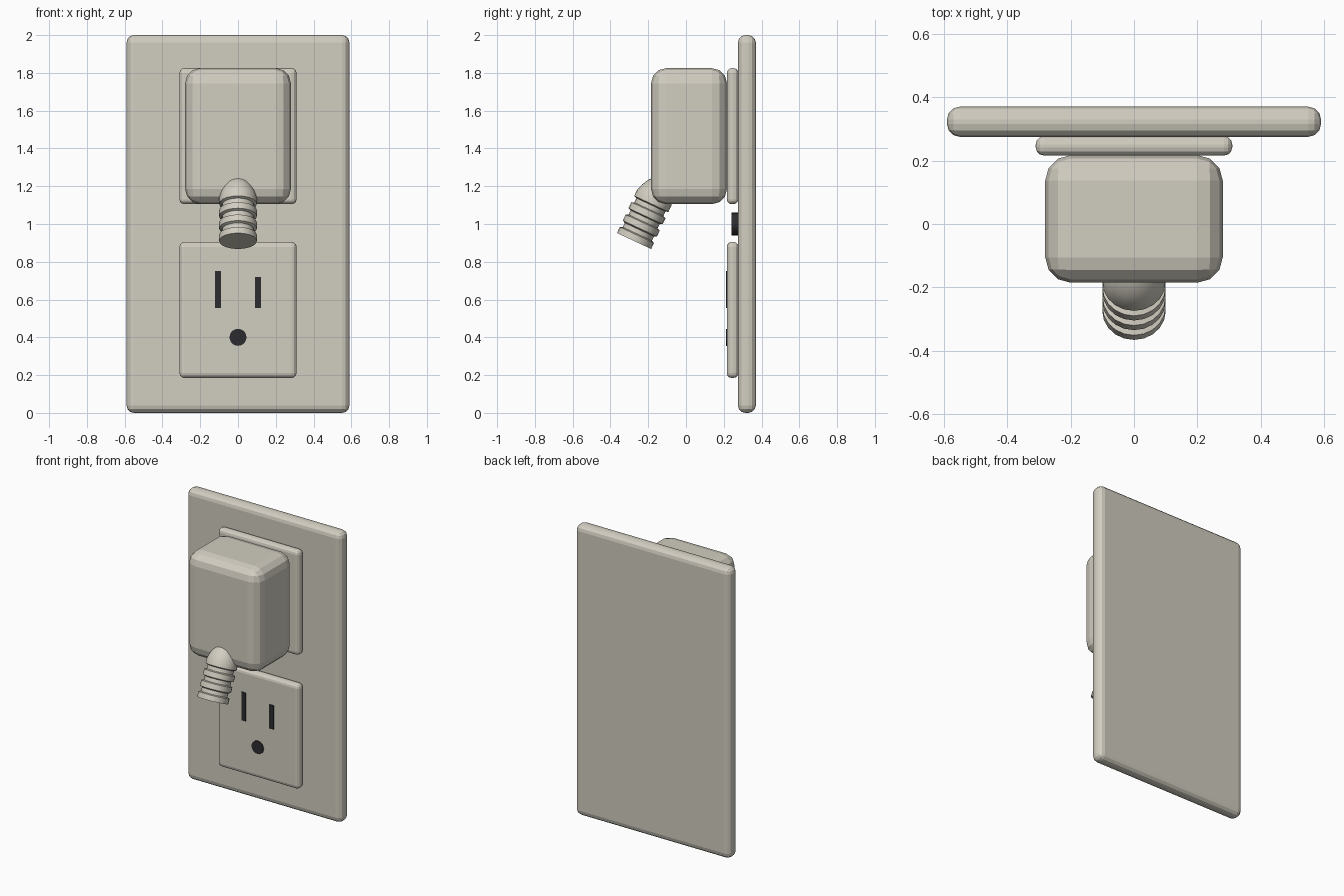
import bpy
import bmesh
import math
from mathutils import Matrix, Vector

cube = bpy.data.objects.get("Cube")
if cube:
    bpy.data.objects.remove(cube, do_unlink=True)


def material(name, color):
    mat = bpy.data.materials.new(name)
    mat.use_nodes = True
    mat.diffuse_color = color
    mat.node_tree.nodes["Principled BSDF"].inputs["Base Color"].default_value = color
    return mat


IVORY = material("warm ivory", (0.64, 0.61, 0.53, 1))
DARK = material("dark charcoal", (0.025, 0.025, 0.028, 1))


def add_object(name, bm, mat):
    bmesh.ops.recalc_face_normals(bm, faces=bm.faces)
    mesh = bpy.data.meshes.new(name)
    bm.to_mesh(mesh)
    bm.free()
    mesh.materials.append(mat)
    obj = bpy.data.objects.new(name, mesh)
    bpy.context.collection.objects.link(obj)
    return obj


def box(name, low, high, mat, bevel=0, segments=3):
    low, high = Vector(low), Vector(high)
    bm = bmesh.new()
    bmesh.ops.create_cube(bm, size=1)
    bmesh.ops.scale(bm, vec=high - low, verts=bm.verts)
    bmesh.ops.translate(bm, vec=(low + high) / 2, verts=bm.verts)
    if bevel:
        bmesh.ops.bevel(bm, geom=bm.edges[:], offset=bevel, segments=segments,
                        profile=0.5, affect='EDGES')
    return add_object(name, bm, mat)


def disc(name, radius, y_front, y_back, z, mat):
    bm = bmesh.new()
    place = Matrix.Translation((0, (y_front + y_back) / 2, z)) @ Matrix.Rotation(math.pi / 2, 4, 'X')
    bmesh.ops.create_cone(bm, cap_ends=True, segments=20, radius1=radius,
                          radius2=radius, depth=y_back - y_front, matrix=place)
    return add_object(name, bm, mat)


# Wall plate and the two outlet faces
box("wall_plate", (-0.59, 0.275, 0), (0.59, 0.37, 2), IVORY, 0.04)
for name, z in (("lower_outlet", 0.185), ("upper_outlet", 1.105)):
    box(name, (-0.31, 0.216, z), (0.31, 0.277, z + 0.72), IVORY, 0.026)

# Blade slots, ground hole and centre screw
box("right_slot", (-0.122, 0.211, 0.555), (-0.09, 0.218, 0.75), DARK)
box("left_slot", (0.09, 0.211, 0.555), (0.122, 0.218, 0.72), DARK)
disc("ground_hole", 0.045, 0.211, 0.218, 0.4, DARK)
disc("centre_screw", 0.06, 0.242, 0.28, 1.0, DARK)

# Plug adapter body
box("adapter_body", (-0.28, -0.185, 1.105), (0.28, 0.217, 1.825), IVORY, 0.08)

# Ribbed strain relief: a turned profile, tilted forward out of the body
profile = [(0, 0)]
for top in (0.035, 0.108, 0.18, 0.252):
    bottom = top - 0.035
    profile += [(0.1, bottom), (0.1, top)]
    if top < 0.25:
        profile += [(0.085, top + 0.006), (0.085, top + 0.031)]
profile += [(0.088, 0.29), (0.066, 0.33), (0.05, 0.345), (0, 0.35)]

bm = bmesh.new()
verts = [bm.verts.new((r, 0, s)) for r, s in profile]
edges = [bm.edges.new(pair) for pair in zip(verts, verts[1:])]
bmesh.ops.spin(bm, geom=verts + edges, cent=(0, 0, 0), axis=(0, 0, 1),
               angle=math.tau, steps=20, use_duplicate=False)
bmesh.ops.remove_doubles(bm, verts=bm.verts, dist=0.0005)
bm.transform(Matrix.Translation((0, -0.275, 0.91)) @ Matrix.Rotation(math.radians(-25), 4, 'X'))
relief = add_object("strain_relief", bm, IVORY)
bpy.ops.object.select_all(action='DESELECT')
relief.select_set(True)
bpy.context.view_layer.objects.active = relief
bpy.ops.object.shade_smooth_by_angle(angle=math.radians(35))
